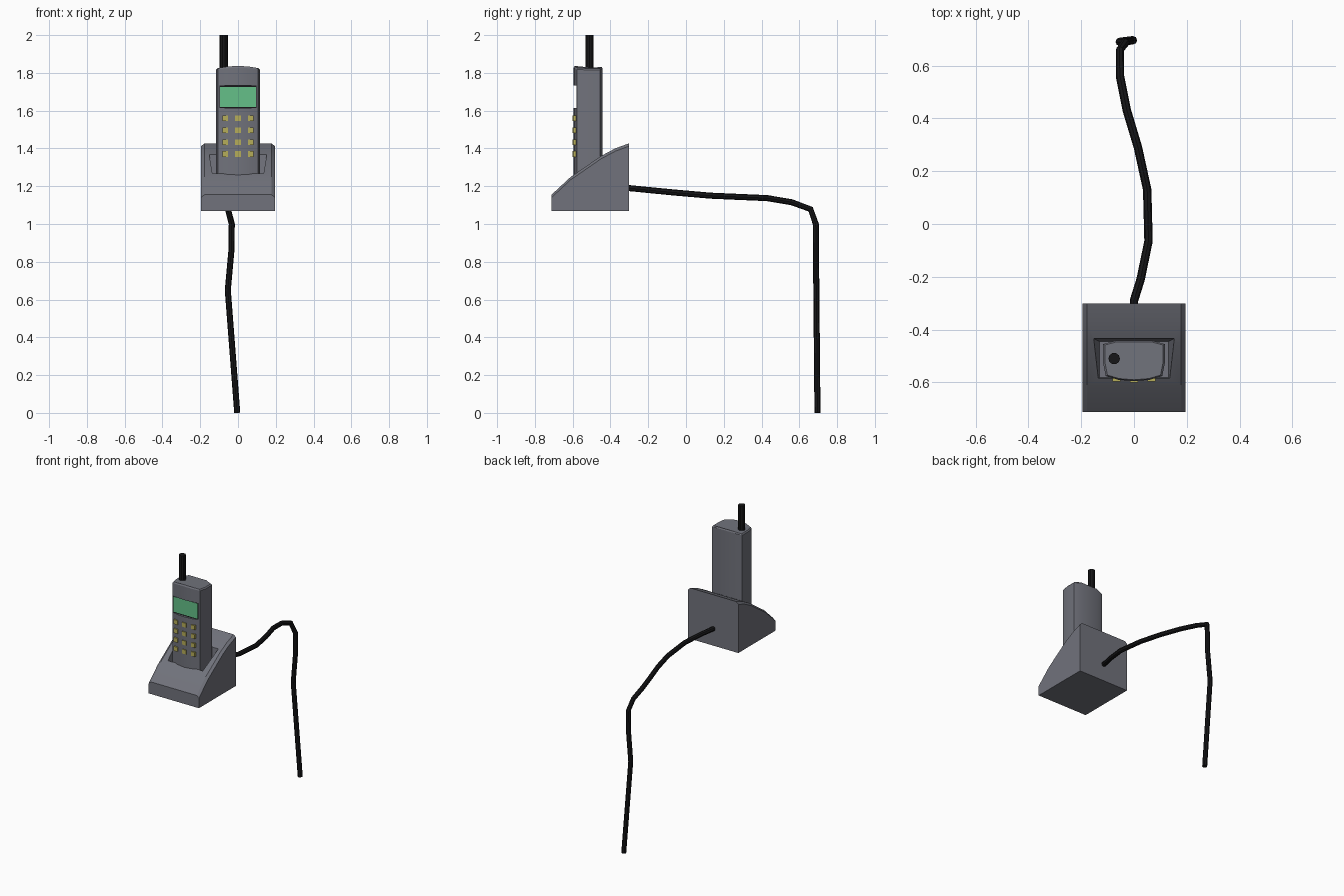
import bpy, bmesh, math
from mathutils import Vector

if "Cube" in bpy.data.objects:
    bpy.data.objects.remove(bpy.data.objects["Cube"])


def material(name, rgb):
    m = bpy.data.materials.new(name)
    m.diffuse_color = (*rgb, 1)
    m.use_nodes = True
    m.node_tree.nodes["Principled BSDF"].inputs["Base Color"].default_value = m.diffuse_color
    return m


GREY = material("grey plastic", (0.165, 0.17, 0.2))
BLACK = material("black rubber", (0.008, 0.008, 0.009))
GREEN = material("screen green", (0.13, 0.53, 0.25))
YELLOW = material("key yellow", (0.47, 0.42, 0.1))


def finish(name, bm, mat):
    bmesh.ops.recalc_face_normals(bm, faces=bm.faces)
    me = bpy.data.meshes.new(name)
    bm.to_mesh(me)
    bm.free()
    ob = bpy.data.objects.new(name, me)
    bpy.context.collection.objects.link(ob)
    if mat:
        me.materials.append(mat)
    return ob


def loft(name, rings, mat):
    """Skin a list of equal-length closed rings and cap both ends."""
    bm = bmesh.new()
    vs = [[bm.verts.new(p) for p in r] for r in rings]
    n = len(rings[0])
    for a, b in zip(vs, vs[1:]):
        for i in range(n):
            j = (i + 1) % n
            bm.faces.new((a[i], a[j], b[j], b[i]))
    bm.faces.new(vs[0])
    bm.faces.new(vs[-1])
    return finish(name, bm, mat)


def box(name, x, y, z, mat):
    ring = lambda h: [(x[0], y[0], h), (x[1], y[0], h), (x[1], y[1], h), (x[0], y[1], h)]
    return loft(name, [ring(z[0]), ring(z[1])], mat)


def cut(ob, cutter):
    """Subtract the cutter and remove it."""
    cutter.hide_render = True
    mod = ob.modifiers.new("cut", 'BOOLEAN')
    mod.operation, mod.object, mod.solver = 'DIFFERENCE', cutter, 'EXACT'
    dg = bpy.context.evaluated_depsgraph_get()
    me = bpy.data.meshes.new_from_object(ob.evaluated_get(dg))
    ob.modifiers.clear()
    ob.data = me
    bpy.data.objects.remove(cutter)


def smooth(ob, deg):
    bpy.ops.object.select_all(action='DESELECT')
    ob.select_set(True)
    bpy.context.view_layer.objects.active = ob
    bpy.ops.object.shade_smooth_by_angle(angle=math.radians(deg))


# Charging cradle: wedge side profile swept across, with chamfered side edges
top = [(-0.712, 1.155), (-0.612, 1.248), (-0.45, 1.36), (-0.375, 1.4), (-0.302, 1.427)]


def profile(x, drop):
    return [(x, -0.712, 1.07)] + [(x, y, z - drop) for y, z in top] + [(x, -0.302, 1.07)]


cradle = loft("charging_cradle", [profile(x, d) for x, d in
              ((-0.195, 0.015), (-0.178, 0), (0.178, 0), (0.195, 0.015))], GREY)


# Tapered socket in the cradle
def rect(w, y0, y1, z):
    return [(-w, y0, z), (w, y0, z), (w, y1, z), (-w, y1, z)]


cut(cradle, loft("socket_cutter", [rect(0.13, -0.582, -0.445, 1.235),
                                   rect(0.156, -0.594, -0.432, 1.39),
                                   rect(0.156, -0.594, -0.432, 1.5)], None))

# Handset: rounded section, arched top
half = [(0.0, -0.595), (0.06, -0.59), (0.107, -0.576), (0.117, -0.525),
        (0.117, -0.455), (0.07, -0.442)]
section = half + [(-x, y) for x, y in reversed(half[1:])]


def hand_ring(base, scale, arch):
    return [(x * scale, -0.515 + (y + 0.515) * scale, base + arch * (1 - (x / 0.117) ** 2))
            for x, y in section]


handset = loft("handset", [hand_ring(1.237, 1, 0), hand_ring(1.816, 1, 0.011),
                           hand_ring(1.824, 0.94, 0.013)], GREY)
cut(handset, box("screen_cutter", (-0.099, 0.099), (-0.7, -0.576), (1.614, 1.732), None))
smooth(cradle, 20)
smooth(handset, 20)

# Screen plate
box("screen_frame", (-0.099, 0.099), (-0.579, -0.575), (1.614, 1.732), BLACK)
box("screen", (-0.094, 0.094), (-0.581, -0.577), (1.62, 1.726), GREEN)

# Keypad
for r in range(4):
    for c in (-1, 0, 1):
        x, z = c * 0.067, 1.559 - r * 0.0627
        y = -0.600 if c == 0 else -0.597
        box(f"key_{r + 1}_{c + 2}", (x - 0.015, x + 0.015), (y, -0.58),
            (z - 0.015, z + 0.015), YELLOW)


# Round parts: tubes along a path
def tube(name, path, radius, sides, mat):
    pts = [Vector(p) for p in path]
    rings, u = [], Vector((1, 0, 0))
    for i, p in enumerate(pts):
        a, b = pts[max(i - 1, 0)], pts[min(i + 1, len(pts) - 1)]
        t = (b - a).normalized()
        u = (u - t * u.dot(t)).normalized()
        v = t.cross(u)
        rings.append([p + radius * (u * math.cos(k * math.tau / sides) +
                                    v * math.sin(k * math.tau / sides)) for k in range(sides)])
    return loft(name, rings, mat)


tube("antenna", [(-0.075, -0.51, 1.8), (-0.075, -0.51, 2.0)], 0.022, 10, BLACK)
tube("power_cable", [(0, -0.32, 1.191), (0, -0.29, 1.189), (0.025, -0.21, 1.181),
                     (0.055, -0.065, 1.167), (0.05, 0.13, 1.15), (0.015, 0.29, 1.143),
                     (-0.027, 0.43, 1.137), (-0.053, 0.56, 1.115), (-0.053, 0.66, 1.078),
                     (-0.033, 0.687, 1.0), (-0.034, 0.688, 0.87), (-0.054, 0.69, 0.65),
                     (-0.004, 0.696, 0.0)], 0.016, 8, BLACK)
